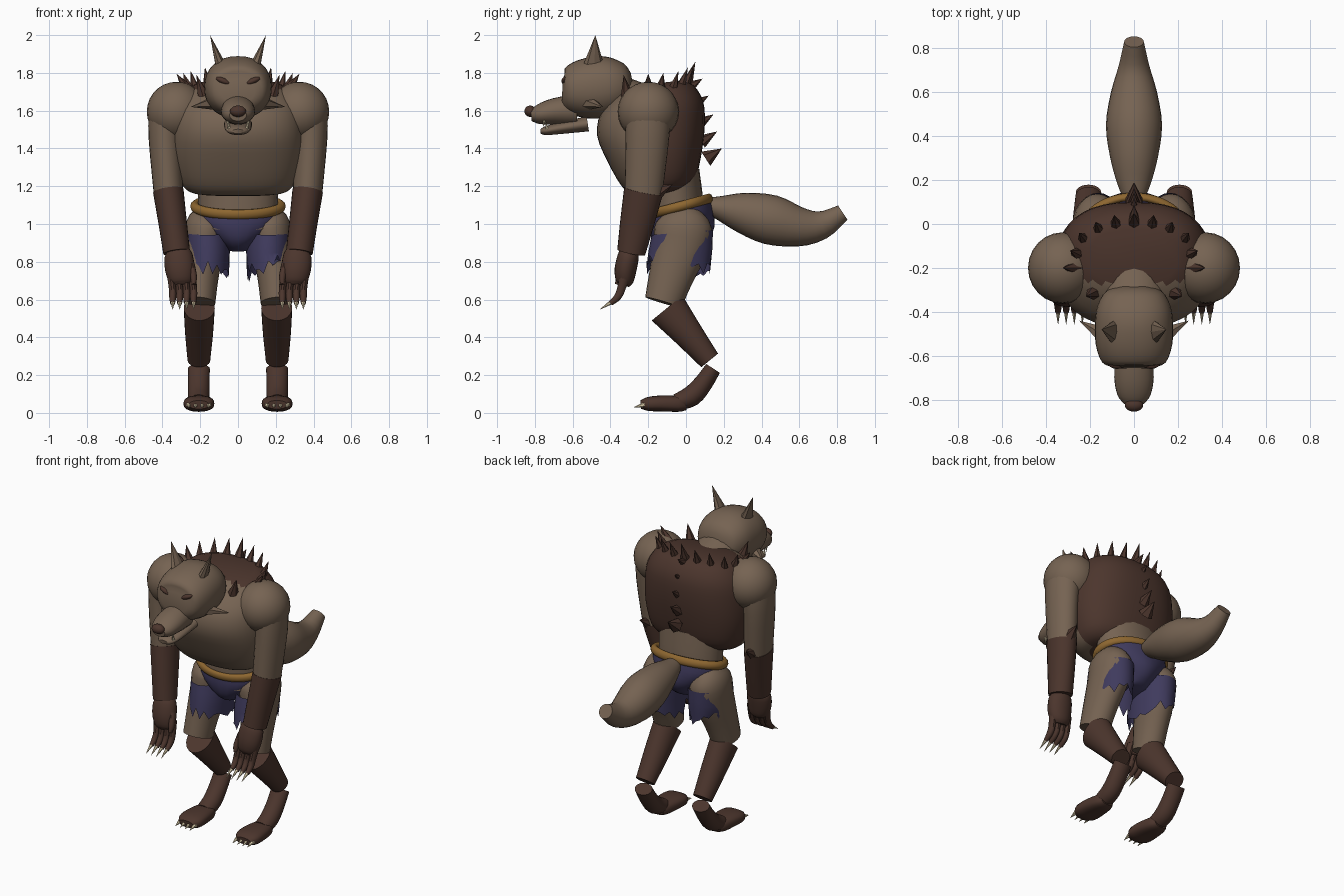
import bpy, math, random
from mathutils import Vector

random.seed(4)
if "Cube" in bpy.data.objects:
    bpy.data.objects.remove(bpy.data.objects["Cube"], do_unlink=True)


def material(name, r, g, b):
    m = bpy.data.materials.new(name)
    m.use_nodes = True
    m.diffuse_color = (r, g, b, 1)
    m.node_tree.nodes["Principled BSDF"].inputs["Base Color"].default_value = (r, g, b, 1)
    return m


FUR = material("tan fur", .18, .125, .085)
DARK = material("dark brown fur", .072, .036, .026)
CLOTH = material("navy cloth", .05, .043, .11)
ROPE = material("golden rope", .27, .135, .03)
BONE = material("cream bone", .7, .6, .4)


def finish(obj, name, mat, angle=40):
    obj.name = name
    obj.data.materials.clear()
    obj.data.materials.append(mat)
    bpy.ops.object.select_all(action='DESELECT')
    obj.select_set(True)
    bpy.context.view_layer.objects.active = obj
    bpy.ops.object.mode_set(mode='EDIT')
    bpy.ops.mesh.select_all(action='SELECT')
    bpy.ops.mesh.normals_make_consistent(inside=False)
    bpy.ops.object.mode_set(mode='OBJECT')
    if angle:
        bpy.ops.object.shade_smooth_by_angle(angle=math.radians(angle))
    return obj


def spline(rings, steps):
    """Smoothly fill in rings between the given ones."""
    if steps < 2:
        return [Vector(r) for r in rings]
    p = [Vector(r) for r in rings]
    p = [2 * p[0] - p[1]] + p + [2 * p[-1] - p[-2]]
    out = []
    for a, b, c, d in zip(p, p[1:], p[2:], p[3:]):
        for i in range(steps):
            t = i / steps
            out.append(.5 * (2 * b + (c - a) * t + (2 * a - 5 * b + 4 * c - d) * t * t
                             + (3 * b - a - 3 * c + d) * t ** 3))
    return out + [p[-2]]


def loft(name, rings, mat, n=24, steps=3, power=2, slope=None, caps=True):
    """Skin rings of (x, y, z, half width, half depth); slope keeps them level or tilted."""
    rs = spline(rings, steps)
    verts, faces = [], []
    for i, r in enumerate(rs):
        t = Vector(rs[min(i + 1, len(rs) - 1)][:3]) - Vector(rs[max(i - 1, 0)][:3])
        t.normalize()
        u = (Vector((1, 0, 0)) - t * t.x).normalized()
        v = t.cross(u)
        if slope is not None:
            u, v = Vector((1, 0, 0)), Vector((0, 1, slope))
        for k in range(n):
            a = math.tau * k / n
            c, s = math.cos(a), math.sin(a)
            c = math.copysign(abs(c) ** (2 / power), c)
            s = math.copysign(abs(s) ** (2 / power), s)
            verts.append(Vector(r[:3]) + u * c * r[3] + v * s * r[4])
    for i in range(len(rs) - 1):
        for k in range(n):
            j = (k + 1) % n
            faces.append((i * n + k, i * n + j, i * n + n + j, i * n + n + k))
    if caps:
        faces += [tuple(range(n)), tuple(range(len(verts) - n, len(verts)))]
    mesh = bpy.data.meshes.new(name)
    mesh.from_pydata(verts, [], faces)
    obj = bpy.data.objects.new(name, mesh)
    bpy.context.collection.objects.link(obj)
    return finish(obj, name, mat)


def ball(name, loc, scale, mat, rot=(0, 0, 0)):
    bpy.ops.mesh.primitive_uv_sphere_add(segments=24, ring_count=14, location=loc, rotation=rot)
    bpy.context.object.scale = scale
    return finish(bpy.context.object, name, mat)


def spike(name, base, tip, r, mat, n=6, flat=1):
    base, tip = Vector(base), Vector(tip)
    d = tip - base
    bpy.ops.mesh.primitive_cone_add(vertices=n, radius1=r, depth=d.length, location=(base + tip) / 2)
    o = bpy.context.object
    o.rotation_euler = d.to_track_quat('Z', 'Y').to_euler()
    o.scale.y = flat
    return finish(o, name, mat, 0)


# Torso, with a dark back
torso = loft("torso", [(0, -.14, 1.16, .2, .1), (0, -.14, 1.175, .26, .15), (0, -.145, 1.23, .31, .2),
                       (0, -.165, 1.36, .345, .25), (0, -.185, 1.5, .35, .285), (0, -.18, 1.62, .33, .27),
                       (0, -.16, 1.71, .27, .2), (0, -.15, 1.745, .2, .13)],
             FUR, n=40, power=2.5, slope=.12)
torso.data.materials.append(DARK)
for f in torso.data.polygons:
    if f.center.y > -.27 + (1.75 - f.center.z) * .2:
        f.material_index = 1
loft("waist", [(0, -.05, 1.0, .21, .14), (0, -.05, 1.1, .21, .14), (0, -.06, 1.26, .22, .13)], FUR, slope=.25)

# Neck and head
loft("neck", [(0, -.2, 1.6, .16, .13), (0, -.43, 1.69, .14, .12)], FUR)
loft("head", [(0, -.655, 1.705, .09, .065), (0, -.63, 1.705, .145, .12), (0, -.55, 1.715, .174, .155),
              (0, -.45, 1.725, .178, .165), (0, -.37, 1.74, .165, .145), (0, -.31, 1.755, .125, .1),
              (0, -.285, 1.76, .05, .04)], FUR, n=32, power=2.2)
loft("muzzle", [(0, -.58, 1.605, .085, .083), (0, -.7, 1.595, .09, .07), (0, -.78, 1.58, .075, .052),
                (0, -.82, 1.575, .045, .03)], FUR)
loft("lower_jaw", [(0, -.52, 1.53, .075, .04), (0, -.68, 1.505, .07, .03), (0, -.745, 1.493, .055, .023),
                   (0, -.77, 1.49, .03, .012)], FUR)
ball("nose", (0, -.825, 1.597), (.042, .03, .03), DARK)

# Tail
loft("tail", [(0, .11, 1.1, .045, .04), (0, .18, 1.085, .075, .065), (0, .3, 1.06, .108, .108),
              (0, .45, 1.022, .128, .132), (0, .6, .985, .105, .105), (0, .72, .995, .07, .075),
              (0, .83, 1.06, .045, .045)], FUR)

# Shorts and belt
loft("shorts_seat", [(0, -.03, 1.09, .23, .165), (0, -.025, 1.02, .225, .172), (0, -.015, .95, .15, .165),
                     (0, -.01, .9, .09, .13), (0, -.01, .87, .07, .08)], CLOTH, slope=.2)
bpy.ops.mesh.primitive_torus_add(major_radius=1, minor_radius=.11, major_segments=48, minor_segments=10,
                                 location=(0, -.035, 1.093), rotation=(math.radians(15), 0, 0))
bpy.context.object.scale = (.228, .165, .24)
finish(bpy.context.object, "rope_belt", ROPE)

# Mane spikes: middle, then down the spine
spike("mane_spike_middle", (0, -.01, 1.7), (0, .05, 1.86), .04, DARK)
for i, (y, z) in enumerate([(.088, 1.77), (.12, 1.68), (.145, 1.58), (.165, 1.49), (.19, 1.4)]):
    spike("spine_spike", (0, y - .085, z - .055), (0, y, z), .045 if i == 4 else .037, DARK)

MANE = [((.08, -.02, 1.7), (.09, .04, 1.84)), ((.155, -.04, 1.69), (.175, .01, 1.83)),
        ((.22, -.08, 1.68), (.25, -.04, 1.81)), ((.25, -.14, 1.69), (.29, -.12, 1.8)),
        ((.26, -.2, 1.7), (.325, -.2, 1.795)), ((.18, -.31, 1.67), (.22, -.33, 1.79))]

for s, side in ((1, "left_"), (-1, "right_")):
    def limb(name, rings, mat, **kw):
        return loft(side + name, [(s * r[0],) + tuple(r[1:]) for r in rings], mat, **kw)

    def point(name, base, tip, r, mat, **kw):
        return spike(side + name, (s * base[0], *base[1:]), (s * tip[0], *tip[1:]), r, mat, **kw)

    for base, tip in MANE:
        point("mane_spike", base, tip, .037, DARK)

    # Face
    point("ear", (.088, -.49, 1.83), (.148, -.48, 2.0), .06, FUR, n=8, flat=.5)
    point("cheek_tuft", (.13, -.51, 1.64), (.25, -.44, 1.62), .045, FUR, flat=.8)
    ball(side + "brow", (s * .077, -.635, 1.757), (.044, .025, .017), DARK, (0, -s * .4, 0))
    ball(side + "eye", (s * .08, -.637, 1.712), (.03, .014, .012), BONE, (0, -s * .15, 0))
    point("lower_fang", (.048, -.735, 1.5), (.05, -.745, 1.545), .01, BONE)
    point("upper_fang", (.055, -.75, 1.55), (.052, -.755, 1.51), .009, BONE)

    # Arm
    ball(side + "shoulder", (s * .325, -.2, 1.595), (.158, .162, .158), FUR)
    limb("upper_arm", [(.37, -.2, 1.6, .105, .12), (.385, -.205, 1.45, .088, .115), (.368, -.225, 1.16, .078, .1)], FUR)
    limb("forearm", [(.369, -.225, 1.175, .081, .104), (.345, -.26, 1.0, .075, .09), (.325, -.29, .85, .071, .075)], DARK)
    point("elbow_tuft", (.375, -.15, 1.17), (.385, -.07, 1.21), .04, DARK)
    limb("palm", [(.322, -.295, .865, .055, .045), (.315, -.305, .83, .075, .056), (.308, -.32, .76, .078, .058),
                  (.3, -.325, .7, .065, .048), (.298, -.33, .675, .045, .03)], DARK)
    for i in range(4):
        x = .235 + .037 * i
        limb("finger", [(x + .01, -.32, .74, .021, .028), (x, -.345, .65, .019, .023),
                        (x, -.365, .61, .018, .02), (x, -.4, .58, .013, .014)], DARK, n=10)
        point("finger_claw", (x, -.385, .593), (x, -.46, .545), .014, BONE)
    limb("thumb", [(.25, -.32, .79, .02, .025), (.235, -.35, .72, .018, .02), (.235, -.365, .68, .01, .012)], DARK, n=10)

    # Leg
    limb("thigh", [(.14, -.01, 1.06, .08, .09), (.165, -.012, .99, .112, .15), (.178, -.03, .88, .105, .145),
                   (.195, -.08, .72, .092, .118), (.205, -.12, .585, .085, .1)], FUR)
    limb("shin", [(.205, -.1, .555, .082, .105), (.206, .01, .42, .074, .08), (.207, .125, .278, .06, .057)], DARK)
    limb("hock", [(.207, .143, .235, .058, .043), (.208, .09, .155, .057, .05), (.208, .03, .09, .057, .055),
                  (.208, -.05, .055, .055, .045)], DARK)
    limb("foot", [(.207, .0, .05, .045, .035), (.207, -.04, .048, .065, .042), (.207, -.13, .05, .08, .042),
                  (.207, -.2, .047, .078, .037), (.207, -.24, .043, .05, .022)], DARK, power=2.6)
    for i in range(4):
        x = .155 + .035 * i
        point("toe_claw", (x, -.215, .045), (x, -.28, .028), .016, BONE)

    # Ragged trouser leg, torn lower at the back and inside
    leg = limb("trouser_leg", [(.163, -.02, .955, .117, .162), (.16, -.03, .86, .117, .17), (.16, -.04, .77, .112, .17)],
               CLOTH, n=28, steps=2, slope=.08, caps=False)
    vs = leg.data.vertices
    for k, v in enumerate(vs[len(vs) - 28:]):
        inner = (.16 - s * v.co.x) / .112
        v.co.z += -.035 * inner - .12 * (v.co.y + .04) + random.uniform(-.035, .035) + (.02 if k % 2 else -.02)
